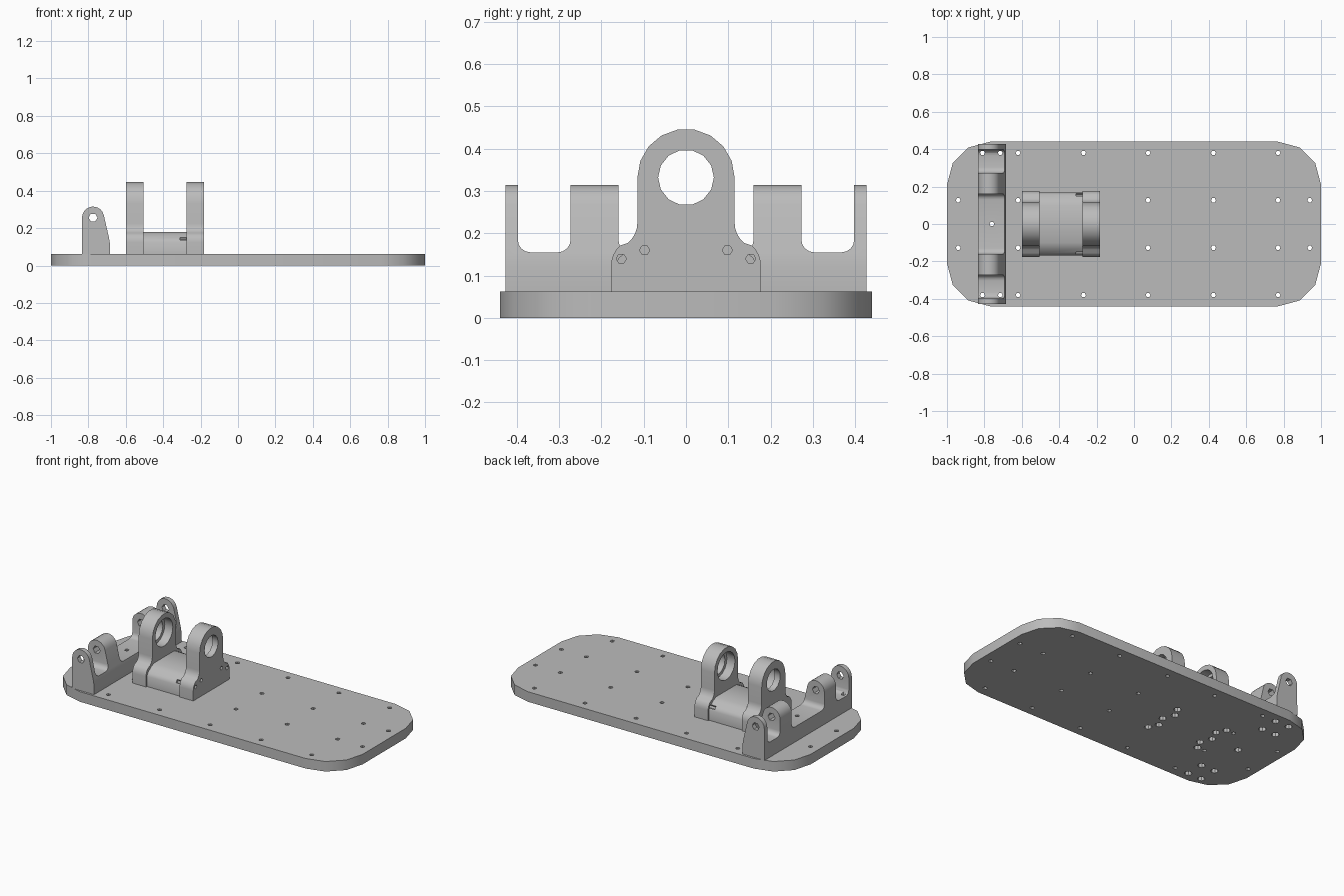
import bpy, bmesh, math
from math import cos, sin, radians

cube = bpy.data.objects.get("Cube")
if cube:
    bpy.data.objects.remove(cube)

grey = bpy.data.materials.new("machined_grey")
grey.use_nodes = True
grey.diffuse_color = (0.5, 0.5, 0.5, 1)
grey.node_tree.nodes["Principled BSDF"].inputs["Base Color"].default_value = (0.5, 0.5, 0.5, 1)


def arc(cx, cy, r, start, end, steps):
    angles = [radians(start + (end - start) * i / steps) for i in range(steps + 1)]
    return [(cx + r * cos(a), cy + r * sin(a)) for a in angles]


def circle(cx, cy, r, sides):
    return arc(cx, cy, r, 0, 360, sides)[:-1]


def mirrored(half):
    """Close a right-hand half profile with its mirror image."""
    return half + [(-u, v) for u, v in reversed(half) if abs(u) > 1e-5]


def solid(name, *prisms):
    """Each prism is (profile, axis, from, to)."""
    place = {"x": lambda u, v, w: (w, u, v),
             "y": lambda u, v, w: (u, w, v),
             "z": lambda u, v, w: (u, v, w)}
    bm = bmesh.new()
    for profile, axis, lo, hi in prisms:
        low, high = [[bm.verts.new(place[axis](u, v, w)) for u, v in profile] for w in (lo, hi)]
        bm.faces.new(low)
        bm.faces.new(high)
        for i in range(len(low)):
            j = (i + 1) % len(low)
            bm.faces.new((low[i], low[j], high[j], high[i]))
    bmesh.ops.recalc_face_normals(bm, faces=bm.faces)
    mesh = bpy.data.meshes.new(name)
    bm.to_mesh(mesh)
    bm.free()
    mesh.materials.append(grey)
    obj = bpy.data.objects.new(name, mesh)
    bpy.context.collection.objects.link(obj)
    return obj


def combine(obj, other, operation="DIFFERENCE"):
    other.hide_render = True
    mod = obj.modifiers.new("cut", "BOOLEAN")
    mod.operation, mod.solver, mod.object = operation, "EXACT", other
    graph = bpy.context.evaluated_depsgraph_get()
    obj_mesh = bpy.data.meshes.new_from_object(obj.evaluated_get(graph))
    obj.modifiers.clear()
    obj.data = obj_mesh
    bpy.data.objects.remove(other)


def drill(obj, spots, axis, r, lo, hi, sides=6):
    combine(obj, solid("drill", *[(circle(u, v, r, sides), axis, lo, hi) for u, v in spots]))


# Hole positions
SIDES = (-1, 1)
plate_spots = [(x, s * 0.38) for x in (-0.62, -0.27, 0.075, 0.425, 0.77) for s in SIDES]
plate_spots += [(x, s * 0.127) for x in (-0.94, -0.62, 0.075, 0.425, 0.77, 0.94) for s in SIDES]
through_spots = [(x, s * 0.38) for x in (-0.81, -0.715) for s in SIDES] + [(-0.76, 0)]
blind_spots = [(x, s * 0.265) for x in (-0.81, -0.715) for s in SIDES]
block_spots = [(-0.39 + s * 0.18, y) for s in SIDES for y in (-0.127, 0, 0.127)]
block_spots += [(-0.39 + s * 0.15, y) for s in SIDES for y in (-0.07, 0.07)]
T = 0.062

# Base plate with rounded corners and counterbored screw holes underneath
outline = []
for i, (sx, sy) in enumerate(((1, 1), (-1, 1), (-1, -1), (1, -1))):
    outline += arc(sx * 0.77, sy * 0.21, 0.23, 90 * i, 90 * i + 90, 3)
base_plate = solid("base_plate", (outline, "z", 0, T))
screw_spots = through_spots + blind_spots + block_spots
drill(base_plate, plate_spots + screw_spots, "z", 0.013, -0.1, 0.2)
drill(base_plate, screw_spots, "z", 0.022, -0.1, 0.035, 8)

# Bearing block: two lugs joined by a low bridge
lug = [(0.177, T)] + arc(0.117, 0.125, 0.06, 0, 50, 4)
lug += arc(0.177, 0.225, 0.062, 230, 180, 4) + arc(0, 0.332, 0.115, 0, 80, 4)
lug = mirrored(lug)
bridge = mirrored([(0.168, T), (0.168, 0.125), (0.158, 0.143), (0.13, 0.165), (0.1, 0.18)])
bearing_block = solid("bearing_block", (lug, "x", -0.598, -0.505), (lug, "x", -0.275, -0.182))
combine(bearing_block, solid("bridge", (bridge, "x", -0.52, -0.26)), "UNION")
drill(bearing_block, [(0, 0.332)], "x", 0.066, -0.7, -0.1, 14)
drill(bearing_block, [(0, 0.332)], "x", 0.085, -0.56, -0.22, 18)
drill(bearing_block, [(s * y, z) for s in SIDES for y, z in ((0.153, 0.14), (0.098, 0.16))],
      "x", 0.012, -0.31, -0.1)
drill(bearing_block, block_spots, "z", 0.013, 0, 0.11)

# Hinge bracket: tapered bar slotted into four ears
ear = [(-0.835, T), (-0.685, T), (-0.685, 0.12), (-0.69, 0.15)]
ear += arc(-0.775, 0.256, 0.059, 12, 180, 10)
hinge_bracket = solid("hinge_bracket", (ear, "y", -0.427, 0.427))


def slot(left, right):
    r, floor = 0.03, 0.155
    return ([(right, 0.5), (left, 0.5)] + arc(left + r, floor + r, r, 180, 270, 4)
            + arc(right - r, floor + r, r, 270, 360, 4))


combine(hinge_bracket, solid("slots", *[(slot(a, b), "x", -1, -0.5)
        for a, b in ((-0.398, -0.273), (-0.16, 0.16), (0.273, 0.398))]))
drill(hinge_bracket, [(-0.775, 0.256)], "y", 0.024, -0.6, 0.6)
drill(hinge_bracket, through_spots, "z", 0.013, 0, 0.4)
drill(hinge_bracket, blind_spots, "z", 0.013, 0, 0.11)

# Smooth rounded surfaces, sharp corners
bpy.ops.object.select_all(action="DESELECT")
for part in (base_plate, bearing_block, hinge_bracket):
    part.select_set(True)
bpy.context.view_layer.objects.active = base_plate
bpy.ops.object.shade_smooth_by_angle(angle=radians(35))
